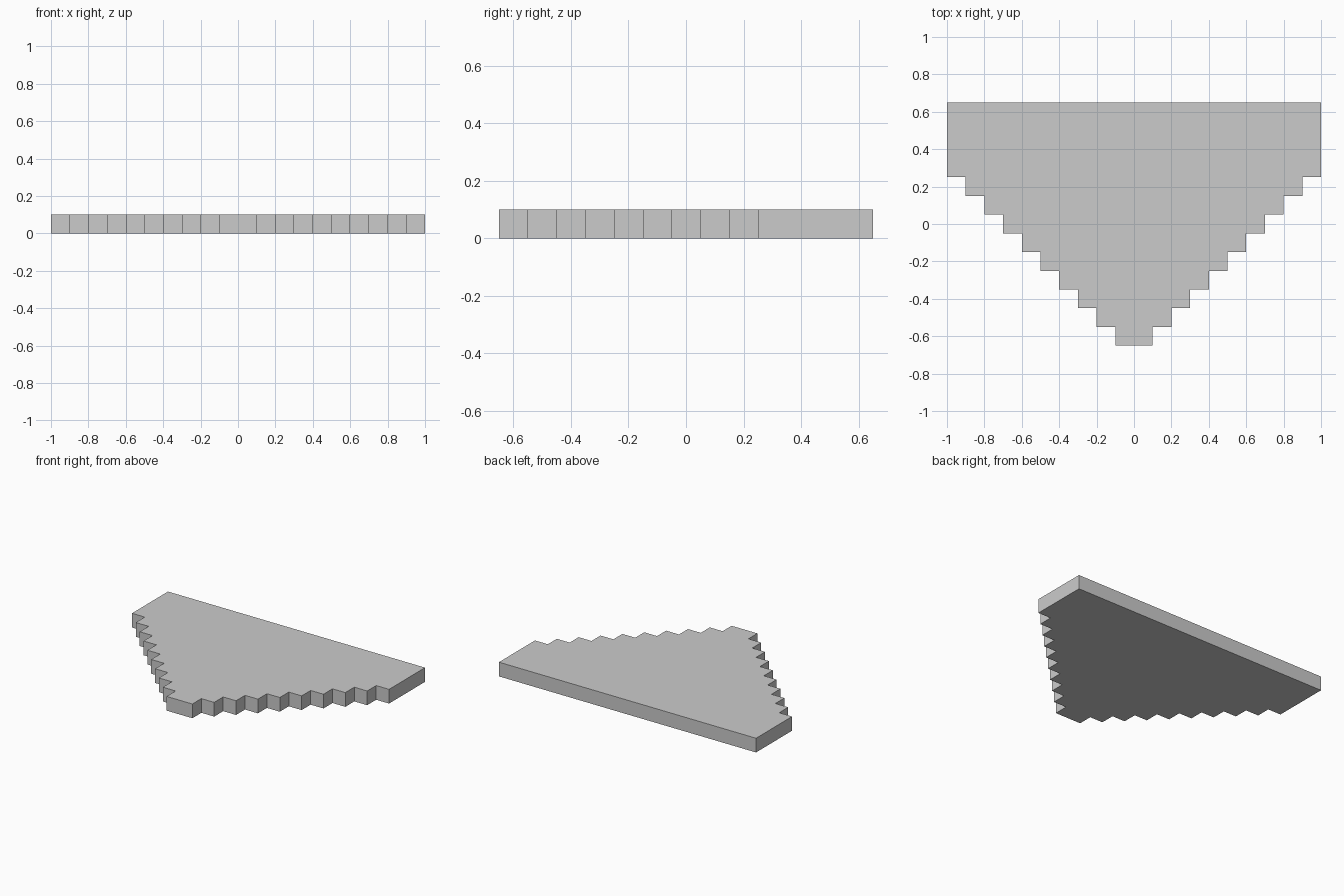
import bpy, bmesh

if "Cube" in bpy.data.objects:
    bpy.data.objects.remove(bpy.data.objects["Cube"])

STEP, ROWS = 0.1, 10
FRONT, BACK, HEIGHT = -0.65, 0.65, 0.1

# Right half of the stepped outline, from the front tip to the straight back edge
right = []
for k in range(1, ROWS + 1):
    y = FRONT + STEP * (k - 1)
    if k > 1:
        right.append((STEP * (k - 1), y))
    right.append((STEP * k, y))
right.append((STEP * ROWS, BACK))

# Mirror to close the outline
outline = right + [(-x, y) for x, y in reversed(right)]

# Extrude the outline into a slab
bm = bmesh.new()
face = bm.faces.new([bm.verts.new((x, y, 0)) for x, y in outline])
top = bmesh.ops.extrude_face_region(bm, geom=[face], use_keep_orig=True)["geom"]
bmesh.ops.translate(bm, vec=(0, 0, HEIGHT),
                    verts=[g for g in top if isinstance(g, bmesh.types.BMVert)])
bmesh.ops.recalc_face_normals(bm, faces=bm.faces[:])

mesh = bpy.data.meshes.new("stepped_slab")
bm.to_mesh(mesh)
bm.free()
bpy.context.collection.objects.link(bpy.data.objects.new("stepped_slab", mesh))
